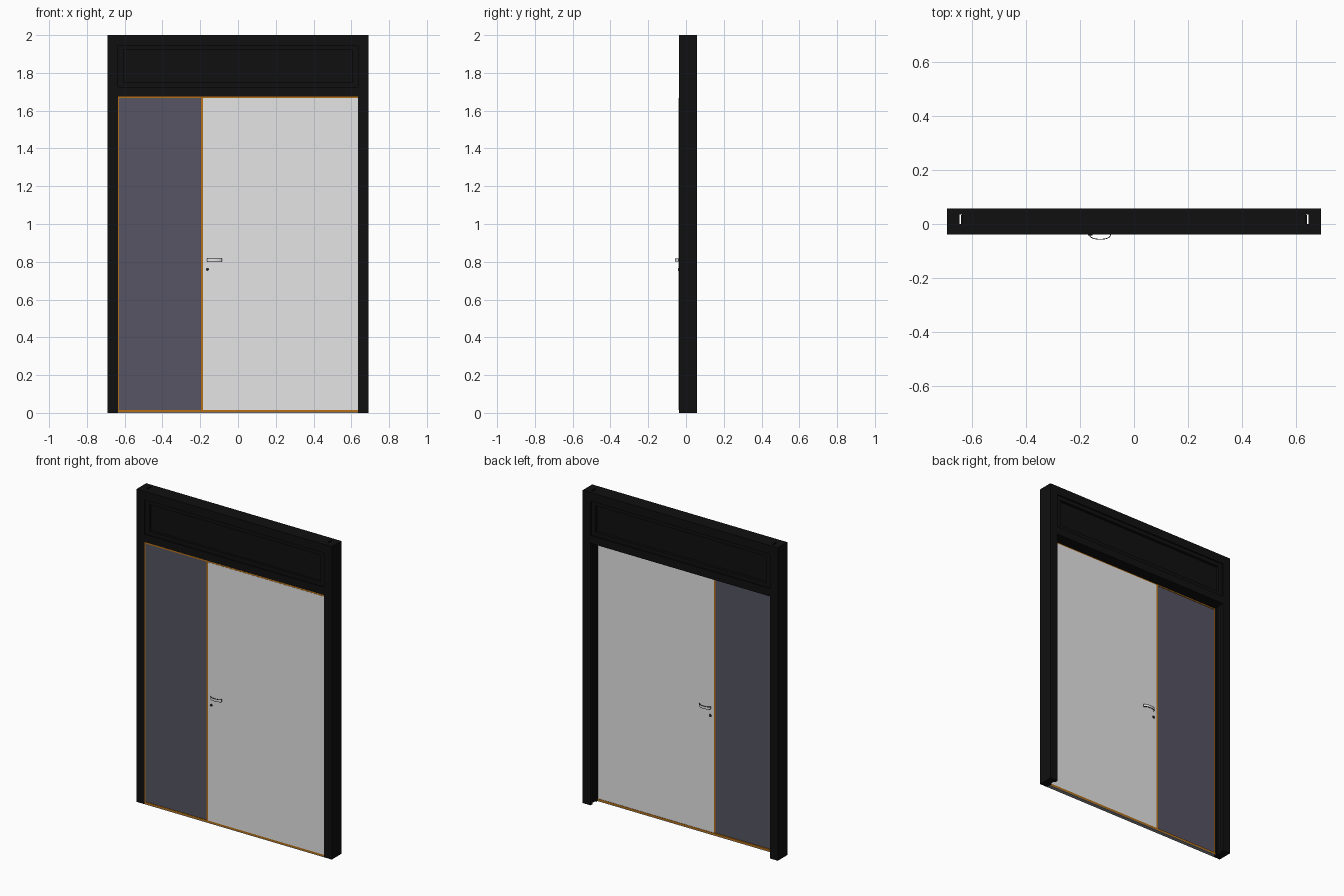
import bpy, bmesh, math

if "Cube" in bpy.data.objects:
    bpy.data.objects.remove(bpy.data.objects["Cube"])


def material(name, rgb):
    m = bpy.data.materials.new(name)
    m.diffuse_color = (*rgb, 1)
    m.use_nodes = True
    m.node_tree.nodes["Principled BSDF"].inputs["Base Color"].default_value = m.diffuse_color
    return m


BLACK = material("black_frame", (0.005, 0.005, 0.005))
WHITE = material("light_grey_leaf", (0.78, 0.78, 0.78))
GLASS = material("smoky_glass", (0.092, 0.089, 0.125))
ORANGE = material("orange_seal", (0.46, 0.16, 0.008))
GREY = material("threshold_grey", (0.3, 0.3, 0.3))
DARK = material("dark_metal", (0.02, 0.02, 0.022))


def prism(name, pts, z0, z1, mat):
    """Extrude an xy outline from z0 to z1."""
    bm = bmesh.new()
    f = bm.faces.new([bm.verts.new((x, y, z0)) for x, y in pts])
    r = bmesh.ops.extrude_face_region(bm, geom=[f])
    for v in r["geom"]:
        if isinstance(v, bmesh.types.BMVert):
            v.co.z = z1
    bmesh.ops.recalc_face_normals(bm, faces=bm.faces[:])
    me = bpy.data.meshes.new(name)
    bm.to_mesh(me)
    bm.free()
    me.materials.append(mat)
    ob = bpy.data.objects.new(name, me)
    bpy.context.collection.objects.link(ob)
    return ob


def box(name, x0, x1, y0, y1, z0, z1, mat):
    return prism(name, [(x0, y0), (x1, y0), (x1, y1), (x0, y1)], z0, z1, mat)


F, B = -0.038, 0.058          # front and back planes of the frame
LEAF_B = -0.015               # back plane of the door leaf

# Jambs with a stepped inner side
for s, side in ((-1, "left"), (1, "right")):
    outline = [(0.69, F), (0.635, F), (0.635, 0.0), (0.645, 0.0),
               (0.645, 0.035), (0.635, 0.035), (0.635, B), (0.69, B)]
    prism(side + "_jamb", [(s * x, y) for x, y in outline], 0, 2, BLACK)

# Header: top rail, transom bar and recessed panel with stepped beads
box("top_rail", -0.635, 0.635, F, B, 1.945, 2, BLACK)
box("transom_bar", -0.635, 0.635, F, B, 1.675, 1.725, BLACK)
box("header_panel", -0.64, 0.64, -0.015, 0.033, 1.72, 1.95, BLACK)
for y0, y1, side in ((F + 0.008, -0.01, "front"), (0.03, B - 0.008, "back")):
    for s in (-1, 1):
        xs = sorted((s * 0.605, s * 0.636))
        box(side + "_side_bead", *xs, y0, y1, 1.72, 1.95, BLACK)
    box(side + "_top_bead", -0.605, 0.605, y0, y1, 1.92, 1.946, BLACK)
    box(side + "_bottom_bead", -0.605, 0.605, y0, y1, 1.724, 1.75, BLACK)

# Door leaf and sidelight
box("door_leaf", -0.186, 0.634, F - 0.001, LEAF_B, 0.016, 1.667, WHITE)
box("sidelight_glass", -0.63, -0.195, F + 0.003, LEAF_B - 0.005, 0.014, 1.668, GLASS)

# Orange seals
box("top_seal", -0.635, 0.635, F, LEAF_B - 0.002, 1.667, 1.676, ORANGE)
box("left_seal", -0.636, -0.629, F, LEAF_B - 0.002, 0.006, 1.667, ORANGE)
box("middle_seal", -0.196, -0.186, F, LEAF_B - 0.001, 0.006, 1.667, ORANGE)
box("bottom_seal", -0.635, 0.635, F, LEAF_B + 0.002, 0.004, 0.016, ORANGE)
box("threshold", -0.635, 0.635, F, LEAF_B + 0.002, 0, 0.004, GREY)


def arc_band(name, face_y, out, r0, r1, z0, z1, mat):
    """Bowed strip: sagitta r0 (inner) to r1 (outer), away from the leaf."""
    n, cx, half = 12, -0.125, 0.04

    def row(h, w):
        return [(cx + w * math.cos(math.pi * i / n),
                 face_y + out * h * math.sin(math.pi * i / n) ** 0.8)
                for i in range(n + 1)]
    ob = prism(name, row(r1, half) + row(r0, half - 0.003)[::-1], z0, z1, mat)
    return ob


# Bowed pull handles and keyholes on both sides
for y, out, side in ((F - 0.001, -1, "front"), (LEAF_B, 1, "back")):
    arc_band(side + "_handle", y, out, 0.016, 0.019, 0.804, 0.815, WHITE)
    arc_band(side + "_handle_top_edge", y, out, 0.016, 0.019, 0.815, 0.818, DARK)
    arc_band(side + "_handle_bottom_edge", y, out, 0.016, 0.019, 0.801, 0.804, DARK)
    for x in (-0.165, -0.0875):
        ys = sorted((y, y + out * 0.004))
        box(side + "_handle_foot", x, x + 0.0025, *ys, 0.801, 0.818, DARK)
    bpy.ops.mesh.primitive_cylinder_add(
        vertices=16, radius=0.008, depth=0.004,
        location=(-0.162, y + out * 0.002, 0.76), rotation=(math.pi / 2, 0, 0))
    key = bpy.context.object
    key.name = side + "_keyhole"
    key.data.materials.append(DARK)
